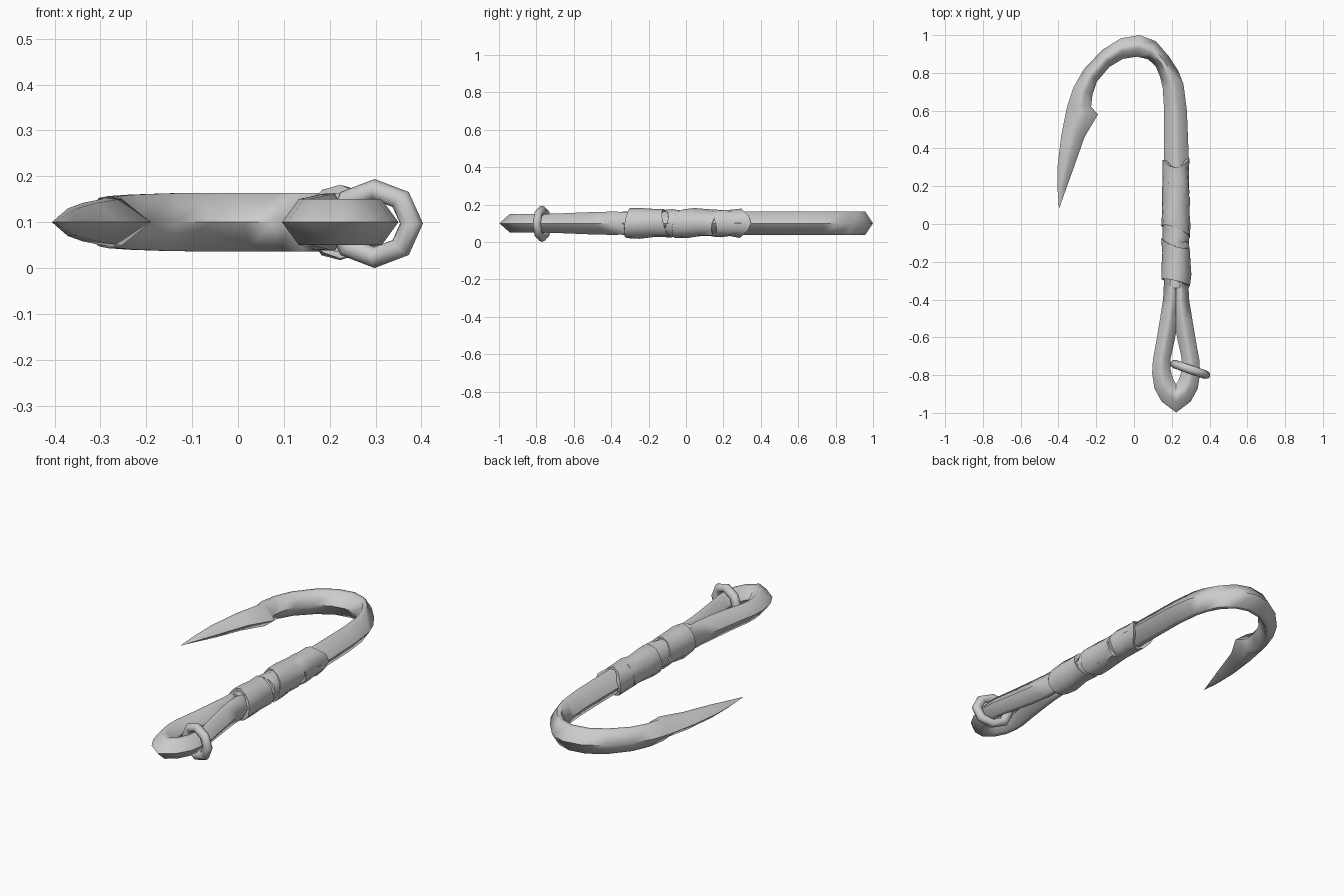
import bpy, bmesh, math, random

if "Cube" in bpy.data.objects:
    bpy.data.objects.remove(bpy.data.objects["Cube"])

random.seed(4)
MID = 0.1      # height of the flat plane the hook lies in
AXIS = 0.223   # x of the shank


def loft(name, rings, closed=False, sharp=60):
    """Skin a list of equal-sized vertex rings."""
    bm = bmesh.new()
    rows = [[bm.verts.new(p) for p in ring] for ring in rings]
    n = len(rows[0])
    pairs = list(zip(rows, rows[1:])) + ([(rows[-1], rows[0])] if closed else [])
    for a, b in pairs:
        for i in range(n):
            bm.faces.new((a[i], a[(i + 1) % n], b[(i + 1) % n], b[i]))
    if not closed:
        bm.faces.new(rows[0])
        bm.faces.new(rows[-1][::-1])
    bmesh.ops.remove_doubles(bm, verts=bm.verts, dist=0.0005)
    bmesh.ops.recalc_face_normals(bm, faces=bm.faces)
    me = bpy.data.meshes.new(name)
    bm.to_mesh(me)
    bm.free()
    me.shade_smooth()
    me.set_sharp_from_angle(angle=math.radians(sharp))
    ob = bpy.data.objects.new(name, me)
    bpy.context.collection.objects.link(ob)
    return ob


def bar_ring(ox, oy, ix, iy, h, f=0.38):
    """Six-sided ring with sharp outer and inner edges and a narrow flat above and below."""
    def at(t, z):
        return (ox + (ix - ox) * t, oy + (iy - oy) * t, MID + z)
    return [at(0, 0), at(f, h), at(1 - f, h), at(1, 0), at(1 - f, -h), at(f, -h)]


# Hook: outer edge xy, inner edge xy, half height
hook = [
    (.290, -.34, .160, -.34, .064), (.290, .35, .160, .35, .064),
    (.280, .60, .160, .60, .064), (.262, .74, .152, .72, .064),
    (.235, .81, .138, .78, .064), (.185, .887, .116, .833, .064),
    (.116, .967, .075, .872, .064), (.030, 1.0, .016, .886, .064),
    (-.070, .983, -.060, .874, .064), (-.170, .92, -.130, .832, .063),
    (-.265, .82, -.196, .754, .060), (-.320, .725, -.220, .685, .057),
    (-.350, .635, -.227, .62, .053), (-.358, .605, -.190, .58, .051),
    (-.385, .47, -.262, .46, .042), (-.404, .31, -.318, .30, .030),
    (-.406, .20, -.358, .19, .016), (-.397, .08, -.397, .08, 0),
]
loft("hook", [bar_ring(*s) for s in hook])

# Eye: right half, from under the wrap to the bottom; mirrored for the left
half = [
    (.285, -.26, .200, -.26, .060), (.292, -.40, .200, -.40, .062),
    (.308, -.50, .210, -.50, .060), (.328, -.62, .230, -.61, .055),
    (.346, -.72, .252, -.71, .051), (.350, -.79, .254, -.76, .050),
    (.338, -.87, .246, -.80, .050), (.300, -.94, .234, -.83, .050),
]
left = [(2 * AXIS - a, b, 2 * AXIS - c, d, h) for a, b, c, d, h in half]
bottom = [(AXIS, -.998, AXIS, -.848, .050)]
loft("eye", [bar_ring(*s) for s in half + bottom + left[::-1]])


def band(name, low, high, r0, r1, sides=12):
    """Cloth sleeve; low/high give end y, sideways slant, over-under slant and notch."""
    def end_y(e, a):
        y, side, up, notch = e
        return y + side * math.cos(a) + up * math.sin(a) + notch * math.cos(2 * a)
    jit = [[random.uniform(-.004, .004) for _ in range(sides)] for _ in range(5)]
    prof = [(0, -.025), (0, 0), (.3, .002), (.65, -.003), (1, 0), (1, -.025)]
    rings = []
    for k, (t, d) in enumerate(prof):
        ring = []
        for i in range(sides):
            a = 2 * math.pi * i / sides
            r = r0 + (r1 - r0) * t + d + (jit[k][i] if 0 < k < 5 else 0)
            y = end_y(low, a) * (1 - t) + end_y(high, a) * t
            ring.append((AXIS + r * math.cos(a), y, MID + 1.03 * r * math.sin(a)))
        rings.append(ring)
    return loft(name, rings, sharp=50)


# Cloth wrap: overlapping slanted turns
band("wrap_lower", (-.31, -.018, .01, 0), (-.10, -.022, -.02, 0), .076, .075)
band("wrap_lower_middle", (-.13, .03, .02, 0), (.03, -.03, -.02, 0), .068, .072)
band("wrap_upper_middle", (-.04, -.03, .02, 0), (.18, -.04, .02, 0), .075, .071)
band("wrap_upper", (.12, .04, -.02, 0), (.318, .004, .005, .026), .070, .073)

# Ring through the eye
bpy.ops.mesh.primitive_torus_add(
    major_segments=8, minor_segments=8, major_radius=.074, minor_radius=.023,
    location=(.298, -.77, .097), rotation=(math.pi / 2, 0, -.33))
ring = bpy.context.object
ring.name = "ring"
ring.scale = (1.15, 1, 1)
ring.data.shade_smooth()
ring.data.set_sharp_from_angle(angle=math.radians(60))
